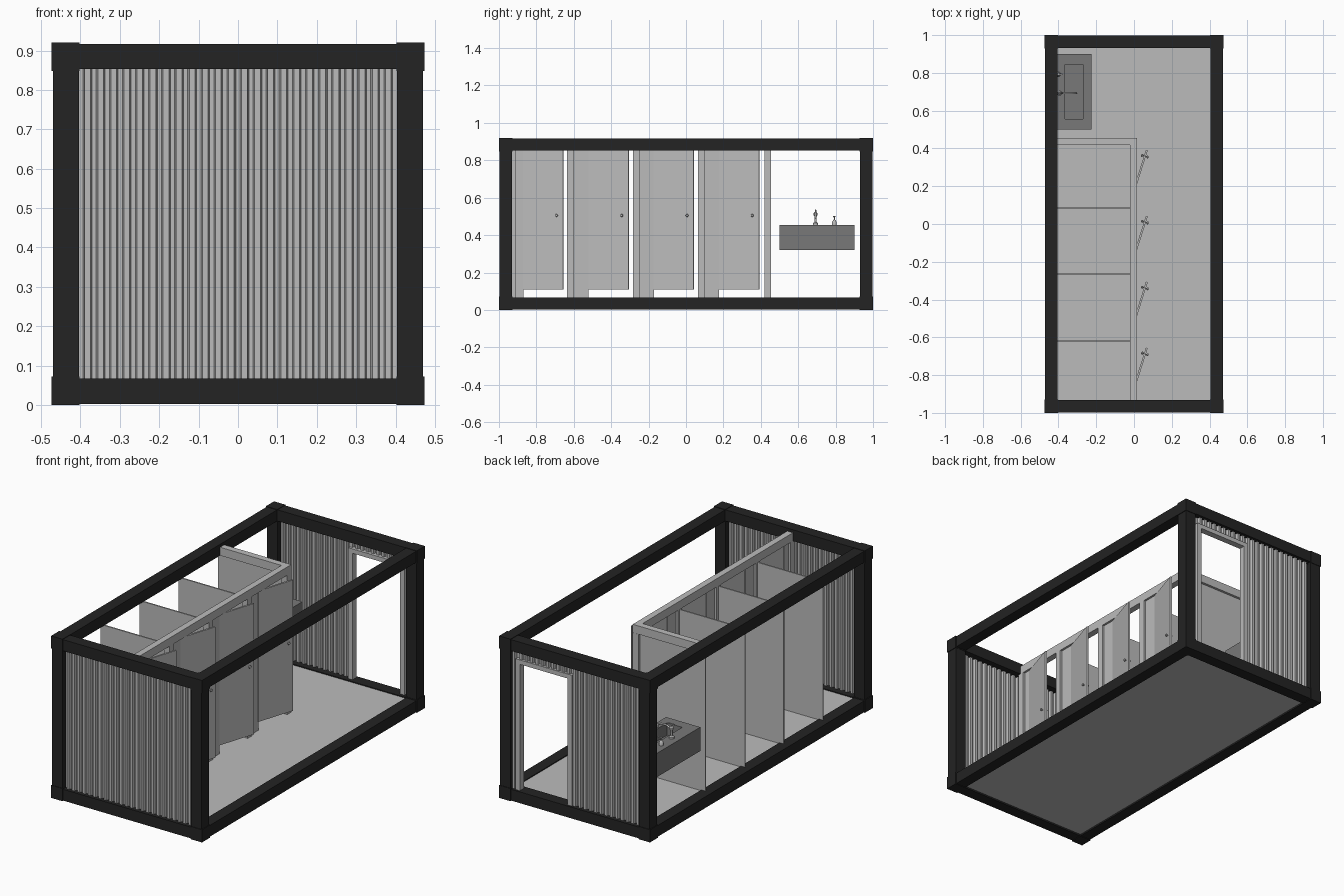
import bpy, bmesh, math
from mathutils import Matrix, Vector

if "Cube" in bpy.data.objects:
    bpy.data.objects.remove(bpy.data.objects["Cube"], do_unlink=True)


def material(name, value):
    m = bpy.data.materials.new(name)
    m.use_nodes = True
    color = (value, value, value, 1)
    m.diffuse_color = color
    m.node_tree.nodes["Principled BSDF"].inputs["Base Color"].default_value = color
    return m


CHARCOAL = material("charcoal_steel", 0.017)
LIGHT = material("light_grey", 0.5)
SLATE = material("slate_grey", 0.19)


def finish(bm, name, mat):
    bmesh.ops.recalc_face_normals(bm, faces=bm.faces)
    mesh = bpy.data.meshes.new(name)
    bm.to_mesh(mesh)
    bm.free()
    mesh.materials.append(mat)
    ob = bpy.data.objects.new(name, mesh)
    bpy.context.collection.objects.link(ob)
    return ob


def add_box(bm, x, y, z):
    """Add a box given its (low, high) range along each axis."""
    lo, hi = Vector((x[0], y[0], z[0])), Vector((x[1], y[1], z[1]))
    mat = Matrix.Translation((lo + hi) / 2) @ Matrix.Diagonal((*(hi - lo), 1))
    bmesh.ops.create_cube(bm, size=1, matrix=mat)


def box(name, x, y, z, mat):
    bm = bmesh.new()
    add_box(bm, x, y, z)
    return finish(bm, name, mat)


def span(side, inner, outer):
    return tuple(sorted((side * inner, side * outer)))


def smooth(ob):
    for p in ob.data.polygons:
        p.use_smooth = True
    ob.data.set_sharp_from_angle(angle=math.radians(40))


def lathe(name, profile, origin, mat, axis="Z"):
    """Spin a (radius, height) profile around an axis."""
    bm = bmesh.new()
    verts = [bm.verts.new((r, 0, h)) for r, h in profile]
    edges = [bm.edges.new(pair) for pair in zip(verts, verts[1:])]
    bmesh.ops.spin(bm, geom=verts + edges, cent=(0, 0, 0), axis=(0, 0, 1),
                   angle=math.tau, steps=16)
    bmesh.ops.remove_doubles(bm, verts=bm.verts, dist=1e-5)
    if axis == "X":
        bmesh.ops.rotate(bm, verts=bm.verts, matrix=Matrix.Rotation(math.pi / 2, 3, "Y"))
    bmesh.ops.translate(bm, verts=bm.verts, vec=origin)
    ob = finish(bm, name, mat)
    smooth(ob)
    return ob


# Container frame
H, SILL, HEAD = 0.92, 0.067, 0.853
for sx in (-1, 1):
    for sy in (-1, 1):
        box("corner_post", span(sx, 0.404, 0.47), span(sy, 0.93, 0.997), (0.06, 0.86), CHARCOAL)
        for z in ((0, 0.072), (H - 0.072, H)):
            box("corner_block", span(sx, 0.403, 0.474), span(sy, 0.928, 1), z, CHARCOAL)
for z in ((0.003, SILL), (HEAD, H - 0.003)):
    for s in (-1, 1):
        box("side_beam", span(s, 0.405, 0.47), (-0.94, 0.94), z, CHARCOAL)
        box("end_beam", (-0.41, 0.41), span(s, 0.931, 0.997), z, CHARCOAL)
box("floor", (-0.41, 0.41), (-0.935, 0.935), (0.012, 0.062), LIGHT)


# Corrugated walls
def corrugated(name, x0, x1, z0, z1, y, out):
    period, depth = 0.0332, 0.014
    shape = [(0, 0), (0.38, 0), (0.5, depth), (0.88, depth)]
    points = []
    for i in range(int((x1 - x0) / period) + 2):
        for t, d in shape:
            x = x0 + (i + t) * period
            if x < x1:
                points.append((x, y + out * d))
    points.append((x1, points[-1][1]))
    bm = bmesh.new()
    rows = [[bm.verts.new((px, py, z)) for px, py in points] for z in (z0, z1)]
    for i in range(len(points) - 1):
        bm.faces.new((rows[0][i], rows[0][i + 1], rows[1][i + 1], rows[1][i]))
    ob = finish(bm, name, LIGHT)
    mod = ob.modifiers.new("thickness", "SOLIDIFY")
    mod.thickness = 0.003
    mod.offset = 0


corrugated("front_wall", -0.405, 0.405, SILL - 0.005, HEAD + 0.005, -0.965, -1)
corrugated("back_wall", -0.405, 0.03, SILL - 0.005, HEAD + 0.005, 0.965, 1)
corrugated("back_wall_edge", 0.375, 0.405, SILL - 0.005, HEAD + 0.005, 0.965, 1)
corrugated("back_wall_top", 0.03, 0.375, 0.805, HEAD + 0.005, 0.965, 1)

# Entrance frame
for x in ((0.026, 0.054), (0.354, 0.38)):
    box("entrance_jamb", x, (0.95, 0.986), (SILL - 0.004, 0.81), LIGHT)
box("entrance_head", (0.054, 0.354), (0.95, 0.986), (0.785, 0.81), LIGHT)

# Cubicle rails, posts and partitions
OUTER, IN, FACE = -0.43, -0.02, 0.016
FLOOR = 0.062
box("front_rail", (IN, FACE), (-0.94, 0.455), (HEAD, 0.9), LIGHT)
box("end_rail", (OUTER, IN), (0.418, 0.455), (HEAD, 0.9), LIGHT)
hinges = [0.177 - 0.349 * i for i in range(4)]
posts = [0.437, 0.0825, -0.265, -0.6175, -0.928]
for y in posts:
    box("cubicle_post", (IN, FACE), (y - 0.0185, y + 0.0185), (FLOOR, HEAD), LIGHT)
for y in posts[:4]:
    box("partition", (OUTER, IN), (y - 0.004, y + 0.004), (FLOOR, HEAD), LIGHT)

# Cubicle doors, opened outwards
SWING, WIDTH = math.radians(17.6), 0.225
knob_profile = [(0, -0.021), (0.006, -0.019), (0.008, -0.015), (0.006, -0.011), (0.003, -0.009),
                (0.003, 0.009), (0.006, 0.011), (0.008, 0.015), (0.006, 0.019), (0, 0.021)]
for y, post in zip(hinges, posts[1:]):
    box("front_panel", (-0.008, 0.004), (post + 0.0185, y), (FLOOR, HEAD), LIGHT)
    door = box("door", (-0.005, 0.005), (0, WIDTH), (0.11, HEAD), LIGHT)
    knob = lathe("door_knob", knob_profile, (0, WIDTH - 0.034, 0.505), LIGHT, "X")
    for ob in (door, knob):
        ob.location = (0, y, 0)
        ob.rotation_euler.z = -SWING

# Washbasin with sunken bowl
bm = bmesh.new()
add_box(bm, (-0.44, -0.225), (0.5, 0.9), (0.32, 0.455))
top = max(bm.faces, key=lambda f: f.calc_center_median().z)
bmesh.ops.inset_region(bm, faces=[top], thickness=0.05)
for v in top.verts:
    v.co.x = -0.27 if v.co.x > -0.333 else -0.365
    v.co.y = 0.845 if v.co.y > 0.7 else 0.555
bowl = bmesh.ops.extrude_face_region(bm, geom=[top])["geom"]
bmesh.ops.translate(bm, verts=[g for g in bowl if isinstance(g, bmesh.types.BMVert)],
                    vec=(0, 0, -0.07))
if top.is_valid:
    bmesh.ops.delete(bm, geom=[top], context="FACES_ONLY")
finish(bm, "washbasin", SLATE)

# Tap: body, curved spout and lever
TAP_X, TAP_Y, DECK = -0.395, 0.693, 0.455
lathe("tap_body", [(0, 0), (0.014, 0), (0.014, 0.009), (0.006, 0.014), (0.006, 0.045), (0.011, 0.052),
                   (0.011, 0.062), (0.004, 0.068), (0.004, 0.08), (0, 0.082)],
      (TAP_X, TAP_Y, DECK), LIGHT)
curve = bpy.data.curves.new("tap_spout", "CURVE")
curve.dimensions = "3D"
curve.bevel_depth = 0.005
curve.bevel_resolution = 2
curve.use_fill_caps = True
path = [(0, 0.05), (0.03, 0.065), (0.065, 0.065), (0.086, 0.055), (0.09, 0.035)]
spline = curve.splines.new("POLY")
spline.points.add(len(path) - 1)
for p, (dx, dz) in zip(spline.points, path):
    p.co = (TAP_X + dx, TAP_Y, DECK + dz, 1)
curve.materials.append(LIGHT)
bpy.context.collection.objects.link(bpy.data.objects.new("tap_spout", curve))
box("tap_lever", (TAP_X - 0.02, TAP_X + 0.02), (TAP_Y - 0.003, TAP_Y + 0.003),
    (DECK + 0.078, DECK + 0.083), LIGHT)

# Soap dispenser
lathe("soap_dispenser", [(0, 0), (0.012, 0), (0.012, 0.016), (0.005, 0.026), (0.003, 0.028),
                         (0.003, 0.04), (0.006, 0.041), (0.006, 0.046), (0, 0.046)],
      (-0.4, 0.793, DECK), LIGHT)
box("soap_nozzle", (-0.4, -0.378), (0.79, 0.796), (DECK + 0.039, DECK + 0.044), LIGHT)
